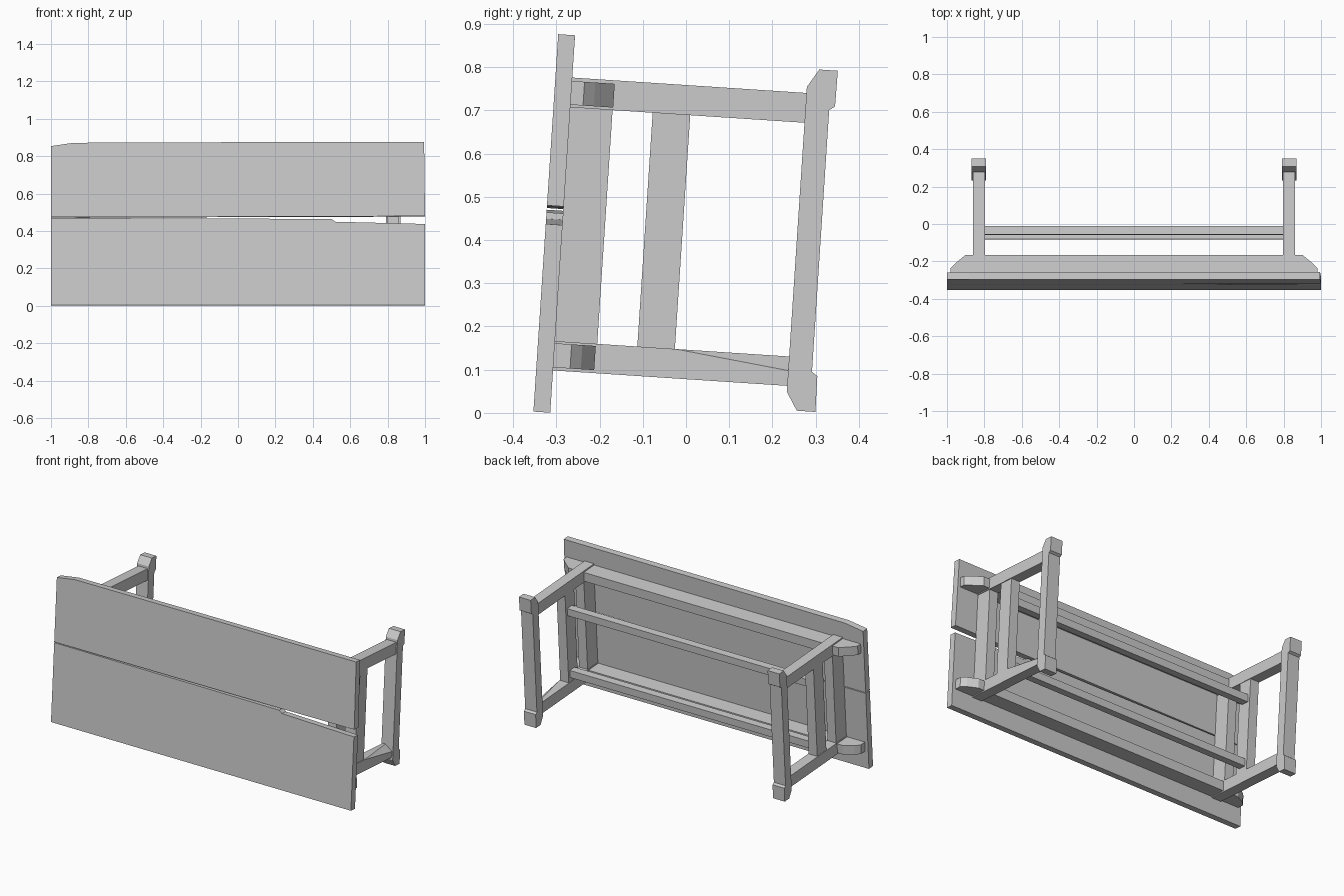
import bpy, bmesh, math
from mathutils import Vector

if "Cube" in bpy.data.objects:
    bpy.data.objects.remove(bpy.data.objects["Cube"])

# The table lies on its side, leaning slightly: local axes are
# x, h (away from the tabletop face) and v (up along the tabletop)
TILT = math.radians(3.76)
S, C = math.sin(TILT), math.cos(TILT)


def world(x, h, v):
    return Vector((x, -0.353 + h * C + v * S, 0.003 - h * S + v * C))


def finish(name, bm):
    bmesh.ops.recalc_face_normals(bm, faces=bm.faces)
    me = bpy.data.meshes.new(name)
    bm.to_mesh(me)
    bm.free()
    ob = bpy.data.objects.new(name, me)
    bpy.context.collection.objects.link(ob)
    return ob


def prism(name, profile, a, b, place):
    """Extrude a 2D profile from a to b; place maps (p, q, depth) to world."""
    bm = bmesh.new()
    near = [bm.verts.new(place(p, q, a)) for p, q in profile]
    far = [bm.verts.new(place(p, q, b)) for p, q in profile]
    bm.faces.new(near)
    bm.faces.new(far)
    n = len(profile)
    for i in range(n):
        j = (i + 1) % n
        bm.faces.new((near[i], near[j], far[j], far[i]))
    return finish(name, bm)


def along_x(h_v, name, x0, x1):
    return prism(name, h_v, x0, x1, lambda h, v, x: world(x, h, v))


def box(name, x0, x1, h0, h1, v0, v1):
    return along_x([(h0, v0), (h1, v0), (h1, v1), (h0, v1)], name, x0, x1)


# Two tabletop planks, with worn edges along the split
def from_face(x, v, h):
    return world(x, h, v)


prism("upper_plank", [(-1, 0.472), (0.5, 0.475), (1, 0.478), (0.995, 0.875),
                      (-0.08, 0.873), (-0.88, 0.870), (-1, 0.852)], 0, 0.039, from_face)
prism("lower_plank", [(-1, 0), (1, 0), (1, 0.435), (0.52, 0.447),
                      (0.5, 0.462), (-0.43, 0.465), (-1, 0.468)], 0, 0.039, from_face)

# Long battens under the top, with tapered ends
for name, v0, v1, shoulder, depth in (("upper_batten", 0.714, 0.769, 0.068, 0.138),
                                      ("lower_batten", 0.105, 0.161, 0.078, 0.134)):
    half = [(0.98, 0.038), (0.98, shoulder), (0.955, shoulder + 0.025), (0.9, depth)]
    prism(name, half + [(-x, h) for x, h in reversed(half)], v0, v1,
          lambda x, h, v: world(x, h, v))

# Foot bar profile (h, v), symmetric about its middle
MID = 0.4375
foot_half = [(0.582, 0.791), (0.608, 0.833), (0.651, 0.833), (0.650, 0.750), (0.637, 0.741)]
foot = foot_half + [(h, 2 * MID - v) for h, v in reversed(foot_half)]

# End frames
for side, s in (("right", 1), ("left", -1)):
    along_x(foot, side + "_foot", s * 0.79, s * 0.868)
    box(side + "_upper_leg", s * 0.797, s * 0.861, 0.038, 0.585, 0.708, 0.777)
    box(side + "_inner_cross_beam", s * 0.80, s * 0.857, 0.038, 0.137, 0.16, 0.71)
    box(side + "_outer_cross_beam", s * 0.80, s * 0.857, 0.230, 0.317, 0.16, 0.71)
box("left_lower_leg", -0.861, -0.797, 0.038, 0.585, 0.098, 0.166)

# Right lower leg has a worn outer corner towards the foot
bm = bmesh.new()
for p in [(0.797, 0.038, 0.098), (0.861, 0.038, 0.098), (0.861, 0.038, 0.166),
          (0.797, 0.038, 0.166), (0.861, 0.318, 0.166), (0.797, 0.585, 0.098),
          (0.861, 0.585, 0.098), (0.861, 0.585, 0.133), (0.815, 0.585, 0.166),
          (0.797, 0.585, 0.166)]:
    bm.verts.new(world(*p))
bmesh.ops.convex_hull(bm, input=bm.verts)
bmesh.ops.dissolve_limit(bm, angle_limit=0.01, verts=bm.verts, edges=bm.edges)
finish("right_lower_leg", bm)

# Stretchers joining the two frames
box("upper_stretcher", -0.802, 0.802, 0.257, 0.302, 0.575, 0.619)
box("lower_stretcher", -0.802, 0.802, 0.257, 0.302, 0.192, 0.236)
